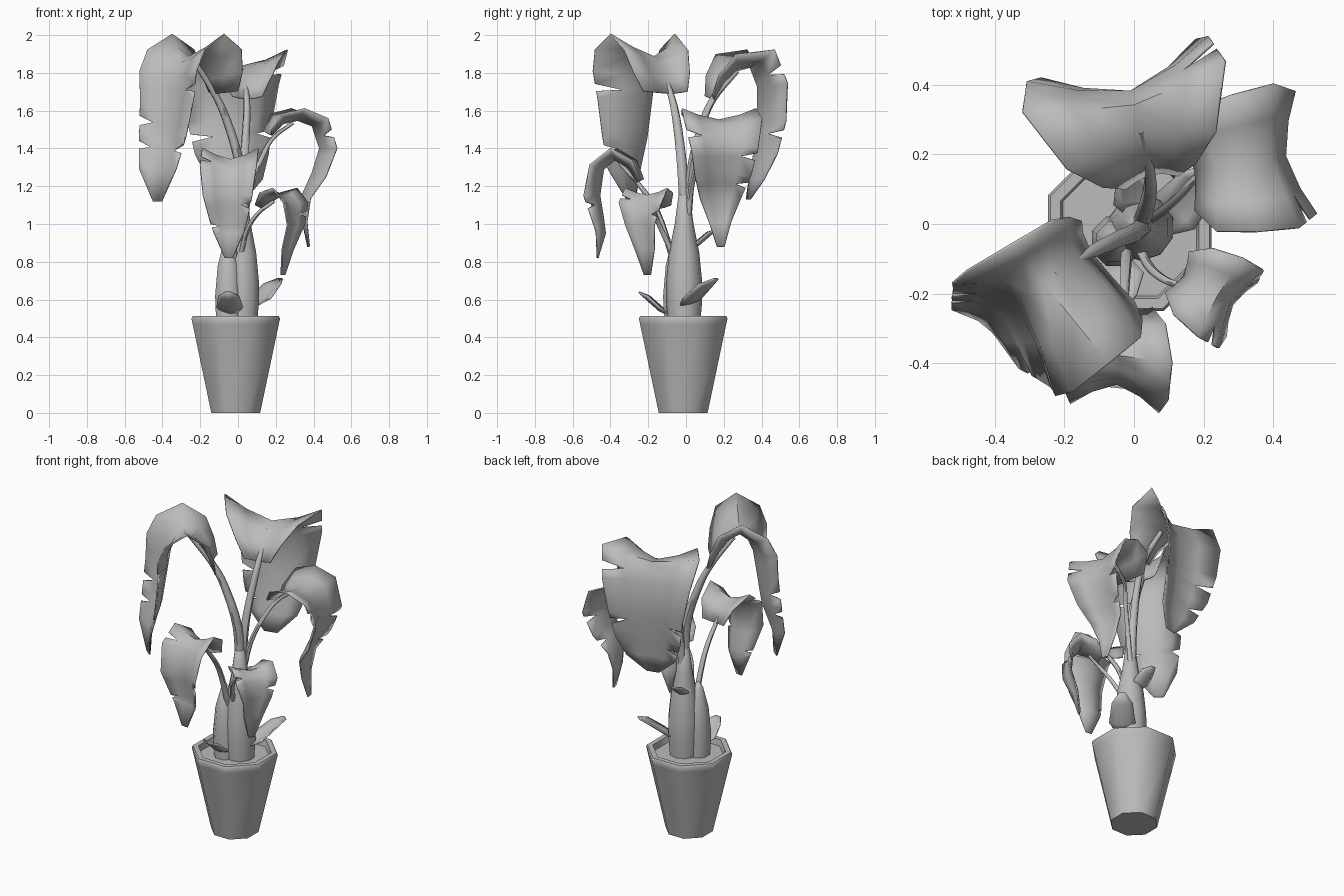
import bpy, bmesh
from math import sin, cos, pi, radians
from mathutils import Vector

cube = bpy.data.objects.get("Cube")
if cube:
    bpy.data.objects.remove(cube)

grey = bpy.data.materials.new("plain grey")
grey.use_nodes = True
tone = (0.5, 0.5, 0.5, 1)
grey.diffuse_color = tone
grey.node_tree.nodes["Principled BSDF"].inputs["Base Color"].default_value = tone


def finish(name, bm, angle=40):
    bmesh.ops.remove_doubles(bm, verts=bm.verts, dist=0.0005)
    bmesh.ops.recalc_face_normals(bm, faces=bm.faces)
    mesh = bpy.data.meshes.new(name)
    bm.to_mesh(mesh)
    bm.free()
    mesh.materials.append(grey)
    ob = bpy.data.objects.new(name, mesh)
    bpy.context.collection.objects.link(ob)
    bpy.ops.object.select_all(action='DESELECT')
    ob.select_set(True)
    bpy.context.view_layer.objects.active = ob
    bpy.ops.object.shade_smooth_by_angle(angle=radians(angle))
    return ob


def skin(bm, rings, closed):
    """Bridge successive rows of points with quads, returned row by row."""
    rows = [[bm.verts.new(p) for p in ring] for ring in rings]
    n = len(rows[0])
    count = n if closed else n - 1
    return [[bm.faces.new((a[i], a[(i + 1) % n], b[(i + 1) % n], b[i]))
             for i in range(count)] for a, b in zip(rows, rows[1:])]


def lathe(name, profile, centre, sides, angle=40):
    bm = bmesh.new()
    rings = [[(centre[0] + r * cos((i + .5) * 2 * pi / sides),
               centre[1] + r * sin((i + .5) * 2 * pi / sides), z)
              for i in range(sides)] for r, z in profile]
    skin(bm, rings, True)
    return finish(name, bm, angle)


def stem(name, points, thick, thin):
    """Tapered tube along a smooth path."""
    pts = [Vector(p) for p in points]
    pts = [2 * pts[0] - pts[1]] + pts + [2 * pts[-1] - pts[-2]]
    path = []
    for a, b, c, d in zip(pts, pts[1:], pts[2:], pts[3:]):
        for k in range(4):
            t = k / 4
            path.append(b + (c - a) * t / 2 + (a - b * 2.5 + c * 2 - d / 2) * t * t
                        + (b * 3 - a - c * 3 + d) * t ** 3 / 2)
    path.append(pts[-2])
    bm, rings = bmesh.new(), []
    for i, p in enumerate(path):
        way = (path[min(i + 1, len(path) - 1)] - path[max(i - 1, 0)]).normalized()
        u = way.cross(Vector((.31, .95, 0))).normalized()
        v = way.cross(u)
        r = thick + (thin - thick) * i / (len(path) - 1)
        rings.append([p + r * (u * cos(k * pi / 3) + v * sin(k * pi / 3)) for k in range(6)])
    skin(bm, rings, True)
    return finish(name, bm, 60)


def leaf(name, origin, heading, stations, slits=(), bias=0, twist=0):
    """Arched trough blade: each station is reach, height, half width, edge lift.
    The edges lift along the midrib normal; bias widens one side, twist turns the tip."""
    a = radians(heading)
    out = Vector((cos(a), sin(a), 0))
    base = Vector((*origin, 0))
    columns = (-1, -.55, 0, .55, 1)
    last = len(stations) - 1

    def margin(i, u):
        s, z, w, lift = stations[i]
        before, after = stations[max(i - 1, 0)], stations[min(i + 1, last)]
        run, climb = after[0] - before[0], after[1] - before[1]
        normal = (out * -climb + Vector((0, 0, run))).normalized()
        turn = a + radians(twist) * i / last
        side = Vector((-sin(turn), cos(turn), 0))
        return (base + out * s + Vector((0, 0, z)) + side * w * (u + bias * u * u)
                + normal * lift * abs(u) ** 1.5)

    def point(t, u):
        i = min(int(t), last - 1)
        return margin(i, u).lerp(margin(i + 1, u), t - i)

    rows = [(t, 0, 0) for t in range(last + 1)]
    for t, sgn in slits:
        rows += [(t, -.13, sgn), (t + .001, .13, sgn)]
    rows.sort()
    rings = [[point(t + (gap if u == sgn else 0), u) for u in columns] for t, gap, sgn in rows]
    bm = bmesh.new()
    strips = skin(bm, rings, False)
    # open a wedge at the margin for every tear
    torn = [strip[0 if row[2] < 0 else -1] for strip, row in zip(strips, rows) if row[1] < 0]
    bmesh.ops.delete(bm, geom=torn, context='FACES_ONLY')
    ob = finish(name, bm, 60)
    solid = ob.modifiers.new("thickness", 'SOLIDIFY')
    solid.thickness, solid.offset = .008, 0
    return ob


def sprout(name, start, heading, length, rise, width):
    x, y, z = start
    leaf(name, (x, y), heading, [
        (0, z, width * .4, .01), (length * .3, z + rise * .2, width, .02),
        (length * .75, z + rise * .7, width * .8, .02), (length, z + rise, width * .25, 0)])


# Octagonal pot with soil
lathe("pot", [(0, 0), (.14, 0), (.247, .47), (.254, .5), (.247, .512),
              (.215, .512), (.208, .475)], (-.012, -.015), 8, 50)
lathe("soil", [(.21, .475), (0, .48)], (-.012, -.015), 8)

# Swollen trunk and the sheath in front of it
lathe("trunk", [(.085, .46), (.096, .6), (.095, .7), (.08, .85), (.05, 1), (.03, 1.15), (0, 1.17)],
      (.02, -.01), 10, 60)
lathe("trunk_sheath", [(.07, .46), (.077, .62), (.062, .78), (.03, .9), (0, .94)],
      (-.05, -.05), 8, 60)

# Stems
stem("tall_right_stem", [(.02, 0, 1), (.01, -.02, 1.3), (-.06, -.05, 1.55),
                         (-.13, -.085, 1.7), (-.23, -.15, 1.86)], .032, .014)
stem("tall_back_stem", [(.02, 0, 1), (.03, .03, 1.3), (.045, .09, 1.54),
                        (.045, .15, 1.67), (.02, .27, 1.81)], .028, .014)
stem("middle_left_stem", [(.03, .01, 1), (.07, .03, 1.2), (.13, .08, 1.36),
                          (.19, .14, 1.46), (.29, .17, 1.535)], .016, .01)
stem("low_left_stem", [(.01, -.06, .82), (.05, -.13, .97), (.11, -.17, 1.06),
                       (.19, -.18, 1.12)], .015, .009)
stem("low_front_stem", [(-.02, -.07, .82), (-.025, -.15, 1.06), (-.03, -.25, 1.21),
                        (-.037, -.35, 1.32)], .018, .01)

# Large drooping leaves
leaf("tall_right_leaf", (0, 0), 213, [
    (.15, 1.69, .14, .03), (.19, 1.77, .18, .06), (.25, 1.85, .21, .1), (.31, 1.885, .22, .12),
    (.36, 1.85, .23, .12), (.39, 1.78, .22, .12), (.41, 1.65, .2, .1), (.44, 1.45, .17, .09),
    (.5, 1.28, .13, .05), (.52, 1.12, .03, 0)],
    [(5.6, 1), (6.6, -1), (7.4, 1), (7.3, -1)], .35, 18)
leaf("tall_back_leaf", (.08, .02), 104, [
    (.13, 1.66, .08, .03), (.18, 1.74, .14, .07), (.25, 1.81, .22, .1), (.33, 1.83, .3, .11),
    (.37, 1.73, .27, .1), (.37, 1.55, .23, .1), (.35, 1.38, .2, .08), (.33, 1.24, .15, .04),
    (.32, 1.13, .04, 0)],
    [(3.6, -1), (5.5, 1), (5.4, -1), (6.5, 1)], .05)
leaf("middle_left_leaf", (-.02, .115), 10, [
    (.2, 1.47, .11, .03), (.26, 1.53, .18, .06), (.34, 1.55, .2, .06), (.42, 1.52, .21, .06),
    (.46, 1.4, .18, .06), (.42, 1.27, .15, .05), (.36, 1.14, .11, .03), (.37, 1.01, .06, .01),
    (.4, .88, .02, 0)],
    [(3.5, -1), (4.3, 1), (5.4, 1)])
leaf("low_left_leaf", (-.03, -.05), -30, [
    (.2, 1.08, .07, .03), (.25, 1.13, .11, .04), (.31, 1.15, .13, .04), (.35, 1.1, .13, .04),
    (.36, 1, .09, .03), (.32, .87, .06, .02), (.31, .73, .02, 0)],
    [(2.6, -1), (3.5, 1)])
leaf("low_front_leaf", (0, 0), 264, [
    (.26, 1.22, .08, .03), (.31, 1.3, .12, .05), (.38, 1.34, .15, .06), (.44, 1.29, .15, .06),
    (.46, 1.15, .13, .07), (.44, 1.03, .1, .05), (.43, .95, .08, .04), (.47, .82, .02, 0)],
    [(2.6, -1), (4.4, 1), (5.5, -1)])

# Small young leaves around the trunk
sprout("left_sprout", (.08, -.01, .56), 50, .22, .15, .075)
sprout("front_sprout", (-.04, -.1, .52), 265, .15, .12, .07)
sprout("back_sprout", (0, .03, .87), 95, .13, .1, .055)
